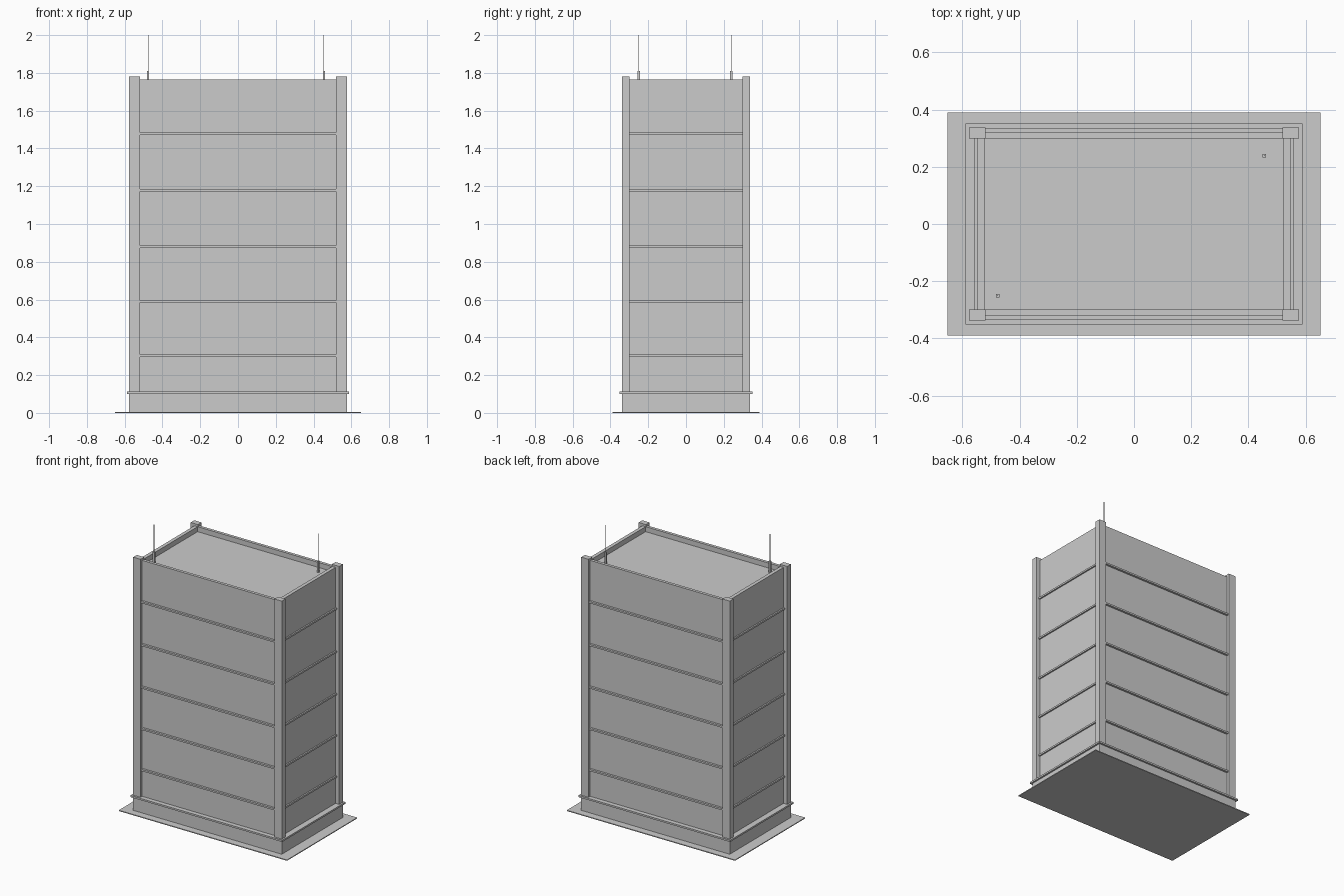
import bpy, bmesh
from mathutils import Matrix, Vector

if "Cube" in bpy.data.objects:
    bpy.data.objects.remove(bpy.data.objects["Cube"])


def boxes(name, spans):
    """One object made of boxes, each given as (x0, x1, y0, y1, z0, z1)."""
    bm = bmesh.new()
    for x0, x1, y0, y1, z0, z1 in spans:
        centre = Vector(((x0 + x1) / 2, (y0 + y1) / 2, (z0 + z1) / 2))
        scale = Matrix.Diagonal((x1 - x0, y1 - y0, z1 - z0, 1))
        bmesh.ops.create_cube(bm, size=1, matrix=Matrix.Translation(centre) @ scale)
    mesh = bpy.data.meshes.new(name)
    bm.to_mesh(mesh)
    bm.free()
    obj = bpy.data.objects.new(name, mesh)
    bpy.context.collection.objects.link(obj)
    return obj


def block(hx, hy, z0, z1):
    return (-hx, hx, -hy, hy, z0, z1)


WX, WY = 0.547, 0.319      # outer wall faces
IX, IY = 0.522, 0.298      # parapet inner faces
CX, CY = 0.576, 0.338      # outer column faces
COL_IN_X = 0.519           # inner column face along x
ROOF, WALL_TOP, COL_TOP = 1.73, 1.765, 1.78

# Ground slab, plinth and the ledge above it
boxes("ground_slab", [block(0.652, 0.389, 0, 0.006)])
boxes("plinth", [block(CX, CY, 0, 0.1)])
boxes("plinth_ledge", [block(0.588, 0.351, 0.1, 0.112)])

# Main body up to the roof deck, with a hollow parapet cut into its top
bm = bmesh.new()
bmesh.ops.create_cube(bm, size=1, matrix=Matrix.Translation((0, 0, (0.112 + WALL_TOP) / 2))
                      @ Matrix.Diagonal((2 * WX, 2 * WY, WALL_TOP - 0.112, 1)))
top = max(bm.faces, key=lambda f: f.calc_center_median().z)
bmesh.ops.inset_individual(bm, faces=[top], thickness=WX - IX)
for v in top.verts:
    v.co.x = IX if v.co.x > 0 else -IX
    v.co.y = IY if v.co.y > 0 else -IY
deck = bmesh.ops.extrude_discrete_faces(bm, faces=[top])["faces"][0]
for v in deck.verts:
    v.co.z = ROOF
bmesh.ops.recalc_face_normals(bm, faces=bm.faces)
mesh = bpy.data.meshes.new("building_walls")
bm.to_mesh(mesh)
bm.free()
bpy.context.collection.objects.link(bpy.data.objects.new("building_walls", mesh))

# Corner columns
spans = []
for sx in (-1, 1):
    for sy in (-1, 1):
        xs = sorted((sx * COL_IN_X, sx * CX))
        ys = sorted((sy * IY, sy * CY))
        spans.append((*xs, *ys, 0.112, COL_TOP))
boxes("corner_columns", spans)

# Floor bands running between the columns on all four sides
spans = []
for z in (0.302, 0.59, 0.88, 1.178, 1.478):
    for s in (-1, 1):
        ys = sorted((s * (WY - 0.005), s * 0.334))
        xs = sorted((s * (WX - 0.005), s * 0.557))
        spans.append((-COL_IN_X, COL_IN_X, *ys, z - 0.006, z + 0.006))
        spans.append((*xs, -IY, IY, z - 0.006, z + 0.006))
boxes("floor_bands", spans)

# Two roof antennas: thick socket and thin mast
for name, x, y in (("front_antenna", -0.476, -0.25), ("back_antenna", 0.455, 0.239)):
    boxes(name, [(x - r, x + r, y - r, y + r, z0, z1)
                 for r, z0, z1 in ((0.006, ROOF, 1.81), (0.0015, 1.81, 2.0))])
